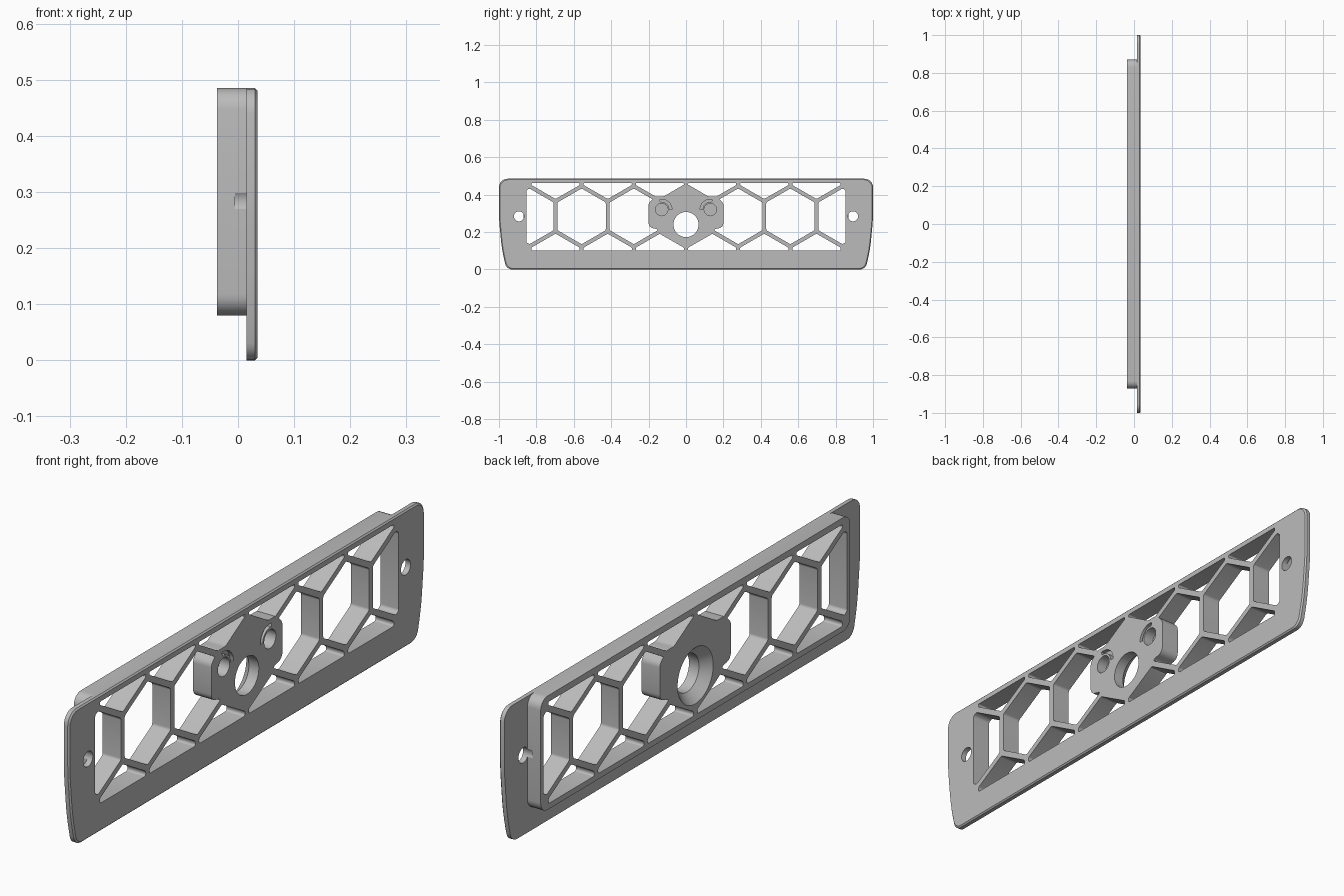
import bpy, bmesh, math
from mathutils import Vector

cube = bpy.data.objects.get("Cube")
if cube:
    bpy.data.objects.remove(cube, do_unlink=True)

grey = bpy.data.materials.new("light grey")
grey.use_nodes = True
color = (0.5, 0.5, 0.5, 1)
grey.diffuse_color = color
grey.node_tree.nodes["Principled BSDF"].inputs["Base Color"].default_value = color

BACK, STEP, FRONT = -0.037, 0.015, 0.035   # depth levels along x
OUT = 0.02                                 # cutter overshoot


def fillet(points, radii, steps=6):
    """Round each corner of a closed (y, z) polygon."""
    pts = [Vector(p) for p in points]
    if not isinstance(radii, (list, tuple)):
        radii = [radii] * len(pts)
    result = []
    for i, p in enumerate(pts):
        a, b = pts[i - 1] - p, pts[(i + 1) % len(pts)] - p
        angle = a.angle(b)
        if angle > 3.1 or radii[i] == 0:
            result.append(p)
            continue
        d = min(radii[i] / math.tan(angle / 2), 0.45 * min(a.length, b.length))
        start, end = p + a.normalized() * d, p + b.normalized() * d
        r = d * math.tan(angle / 2)
        centre = p + (a.normalized() + b.normalized()).normalized() * r / math.sin(angle / 2)
        u, v = start - centre, end - centre
        sweep = u.angle(v)
        for k in range(steps + 1):
            t = k / steps
            result.append(centre + (u * math.sin((1 - t) * sweep)
                                    + v * math.sin(t * sweep)) / math.sin(sweep))
    return result


def circle(y, z, r, n=40):
    return [Vector((y + r * math.cos(math.tau * i / n), z + r * math.sin(math.tau * i / n)))
            for i in range(n)]


def loft(name, solids):
    """Each solid is a list of (x, outline) rings joined into a closed body."""
    bm = bmesh.new()
    for rings in solids:
        loops = [[bm.verts.new((x, p[0], p[1])) for p in pts] for x, pts in rings]
        bm.faces.new(loops[0])
        bm.faces.new(loops[-1][::-1])
        for low, high in zip(loops, loops[1:]):
            for i in range(len(low)):
                bm.faces.new((low[i - 1], low[i], high[i], high[i - 1]))
    bmesh.ops.recalc_face_normals(bm, faces=bm.faces)
    mesh = bpy.data.meshes.new(name)
    bm.to_mesh(mesh)
    bm.free()
    mesh.materials.append(grey)
    obj = bpy.data.objects.new(name, mesh)
    bpy.context.collection.objects.link(obj)
    return obj


def combine(target, tool, operation):
    mod = target.modifiers.new("combine", 'BOOLEAN')
    mod.operation, mod.solver, mod.object = operation, 'EXACT', tool
    bpy.context.view_layer.objects.active = target
    bpy.ops.object.modifier_apply(modifier=mod.name)
    bpy.data.objects.remove(tool, do_unlink=True)


def mirrored(half):
    return half + [(-y, z) for y, z in reversed(half)]


# Front plate with tapered sides and a chamfered front rim
TOP = 0.485
half = [(1, TOP), (1, 0.27), (0.985, 0.11), (0.96, 0)]
radii = [0.045, 0.8, 0.8, 0.04]
outline = fillet(mirrored(half), radii + radii[::-1])
mid = TOP / 2
rim = [(y * 0.995, mid + (z - mid) * 0.98) for y, z in outline]
panel = loft("vent_panel", [[(STEP, outline), (FRONT - 0.005, outline), (FRONT, rim)]])

# Rear frame
frame = fillet([(0.87, TOP), (0.87, 0.08), (-0.87, 0.08), (-0.87, TOP)], 0.038)
combine(panel, loft("rear_frame", [[(BACK, frame), (STEP + 0.008, frame)]]), 'UNION')

# Honeycomb openings, trimmed to the window
PITCH, MID_Z, WEB = 0.279, 0.284, 0.021
SIDE, LOW, HIGH = 0.853, 0.1, 0.462
SLOPE = 1 / math.sqrt(3)
radius = (PITCH - WEB) * SLOPE


def cell(cy, cz):
    pts = []
    for i in range(6):
        a = math.radians(30 + 60 * i)
        y, z = cy + radius * math.cos(a), cz + radius * math.sin(a)
        trimmed = max(-SIDE, min(SIDE, y))
        z += math.copysign(abs(y - trimmed) * SLOPE, z - cz)
        pts.append((trimmed, max(LOW, min(HIGH, z))))
    ring = fillet(pts, 0.012, 4)
    return [(BACK - OUT, ring), (FRONT + OUT, ring)]


row = PITCH * math.sqrt(3) / 2
cells = [cell(k * PITCH, MID_Z) for k in range(-3, 4) if k]
for k in range(-3, 3):
    for s in (-1, 1):
        cells.append(cell((k + 0.5) * PITCH, MID_Z + s * row))
combine(panel, loft("cell_cutter", cells), 'DIFFERENCE')

# Central boss with two ears
right = [(0, 0.46), (0.12, 0.39), (0.165, 0.39), (0.2, 0.355),
         (0.2, 0.225), (0.15, 0.215), (0.14, 0.19), (0, 0.11)]
boss = fillet(right + [(-y, z) for y, z in right[-2:0:-1]], 0.03, 4)
combine(panel, loft("boss", [[(BACK, boss), (FRONT, boss)]]), 'UNION')

# Centre hole, flared at the back
HOLE_Z = 0.24
wide, narrow = circle(0, HOLE_Z, 0.1, 64), circle(0, HOLE_Z, 0.067, 64)
combine(panel, loft("hole_cutter", [[(BACK - OUT, wide), (BACK, wide), (BACK + 0.033, narrow),
                                     (FRONT + OUT, narrow)]]), 'DIFFERENCE')

# Screw holes, blind pockets and curved grooves, on both sides
cuts = []
for s in (-1, 1):
    screw = circle(s * 0.893, MID_Z, 0.027)
    cuts.append([(STEP - OUT, screw), (FRONT + OUT, screw)])
    pocket = circle(s * 0.13, 0.32, 0.033)
    cuts.append([(FRONT - 0.04, pocket), (FRONT + OUT, pocket)])
    angles = [math.radians(10 * i) for i in range(11)]
    arc = [(r, a) for r, sweep in ((0.055, angles), (0.041, angles[::-1])) for a in sweep]
    groove = [(s * (0.13 - r * math.cos(a)), 0.32 + r * math.sin(a)) for r, a in arc]
    cuts.append([(FRONT - 0.015, groove), (FRONT + OUT, groove)])
combine(panel, loft("detail_cutter", cuts), 'DIFFERENCE')

# Smooth fillets, crisp edges
bpy.ops.object.select_all(action='DESELECT')
panel.select_set(True)
bpy.context.view_layer.objects.active = panel
bpy.ops.object.shade_smooth_by_angle(angle=math.radians(30))
